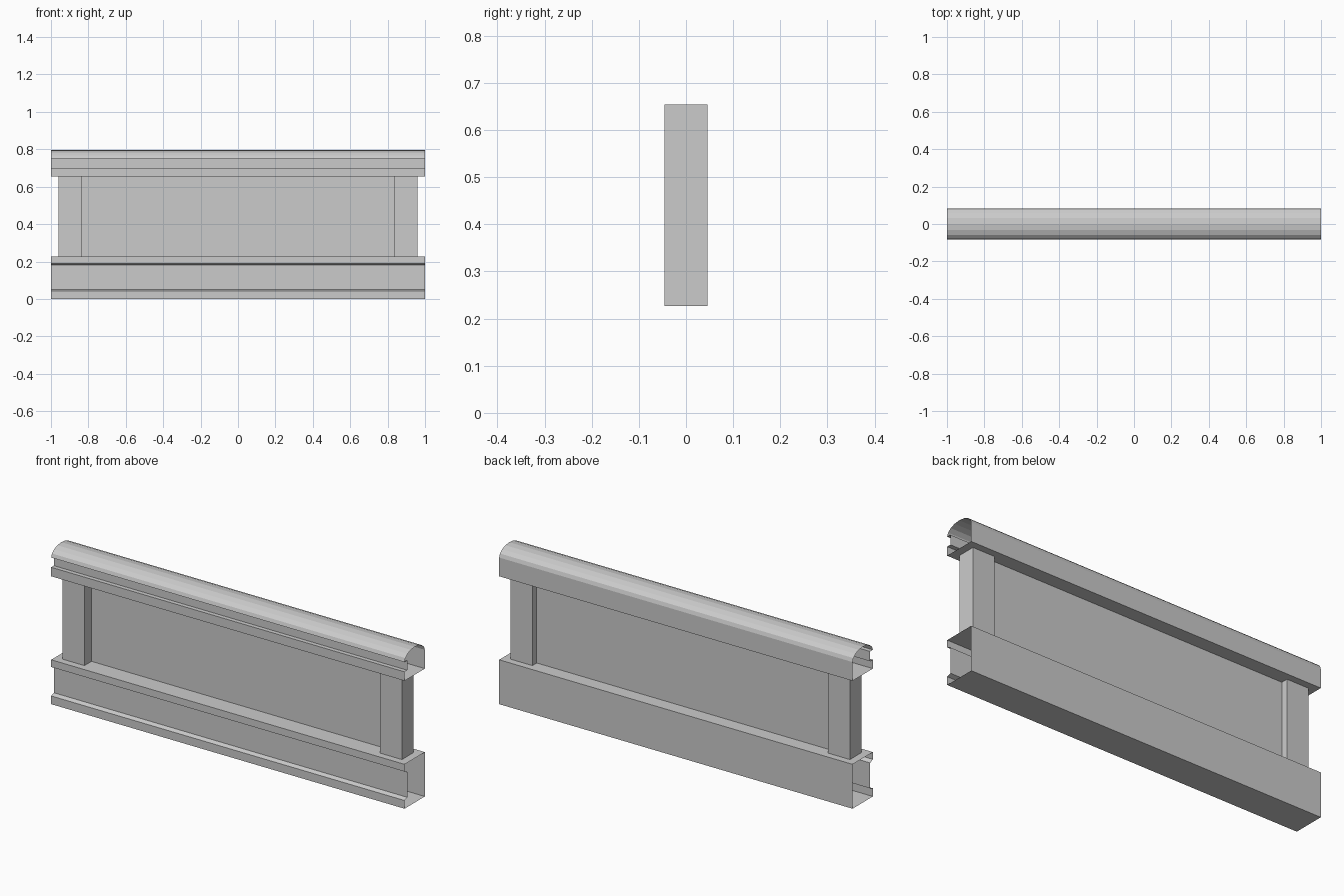
import bpy, bmesh, math

if "Cube" in bpy.data.objects:
    bpy.data.objects.remove(bpy.data.objects["Cube"])

H = 0.082   # half depth of the rails
IN = -0.060  # depth of the front grooves


def finish(name, bm):
    bmesh.ops.recalc_face_normals(bm, faces=bm.faces[:])
    mesh = bpy.data.meshes.new(name)
    bm.to_mesh(mesh)
    bm.free()
    obj = bpy.data.objects.new(name, mesh)
    bpy.context.collection.objects.link(obj)
    return obj


def extruded_rail(name, profile):
    """Closed (y, z) outline swept along x as a thin shell with open ends."""
    bm = bmesh.new()
    left = [bm.verts.new((-1, y, z)) for y, z in profile]
    right = [bm.verts.new((1, y, z)) for y, z in profile]
    n = len(profile)
    for i in range(n):
        j = (i + 1) % n
        bm.faces.new((left[i], right[i], right[j], left[j]))
    return finish(name, bm)


def box(name, x0, x1, y0, y1, z0, z1):
    bm = bmesh.new()
    bmesh.ops.create_cube(bm, size=1)
    for v in bm.verts:
        v.co.x = x0 if v.co.x < 0 else x1
        v.co.y = y0 if v.co.y < 0 else y1
        v.co.z = z0 if v.co.z < 0 else z1
    return finish(name, bm)


# Bottom rail: hollow box with a wide groove with sloped lips on the front
extruded_rail("bottom_rail", [
    (H, 0), (H, 0.227), (-H, 0.227), (-H, 0.19), (IN, 0.18),
    (IN, 0.05), (-H, 0.042), (-H, 0)])

# Top rail: domed handrail with a narrow groove on the front
dome = [(-H * math.cos(math.pi * i / 8), 0.75 + 0.047 * math.sin(math.pi * i / 8))
        for i in range(9)]
extruded_rail("top_rail", [
    (H, 0.654), (-H, 0.654), (-H, 0.70), (IN, 0.70), (IN, 0.75)] + dome)

# End posts
for side, name in ((-1, "left_post"), (1, "right_post")):
    xs = sorted((side * 0.837, side * 0.96))
    box(name, xs[0], xs[1], -0.046, 0.046, 0.227, 0.654)

# Thin infill panel between the posts
bm = bmesh.new()
bm.faces.new([bm.verts.new((x, 0.011, z)) for x, z in
              ((-0.837, 0.227), (0.837, 0.227), (0.837, 0.654), (-0.837, 0.654))])
finish("infill_panel", bm)
